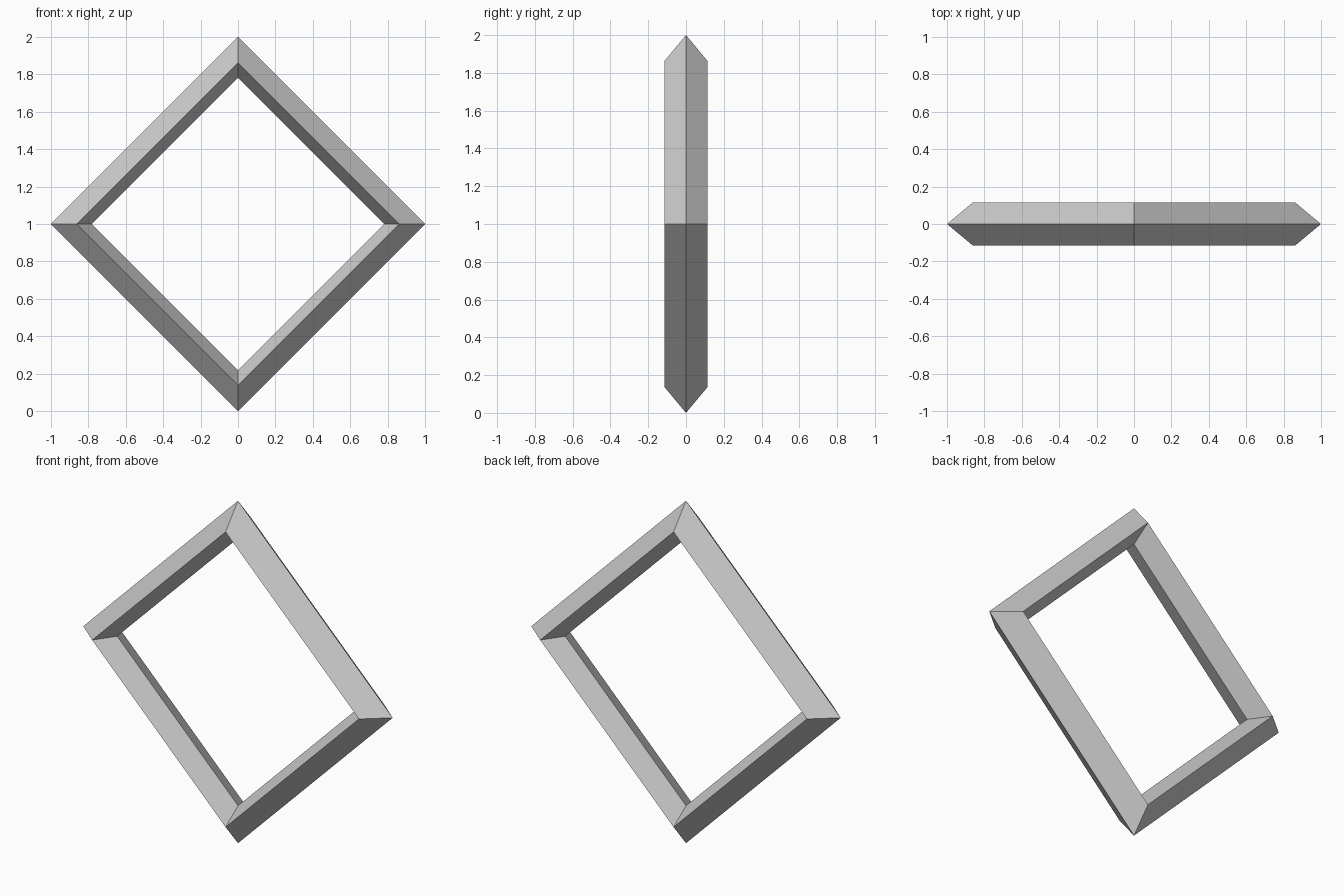
import bpy, bmesh
from math import cos, sin, pi

if "Cube" in bpy.data.objects:
    bpy.data.objects.remove(bpy.data.objects["Cube"])

# Kite cross-section of the frame bars: (radius at the corners, depth)
profile = [(1.0, 0.0), (0.862, 0.115), (0.781, 0.0), (0.862, -0.115)]
SIDES = 4

# Diamond frame: the profile swept around the y axis with mitred corners
bm = bmesh.new()
rings = []
for i in range(SIDES):
    a = 2 * pi * i / SIDES
    rings.append([bm.verts.new((r * cos(a), y, 1 + r * sin(a))) for r, y in profile])

n = len(profile)
for i in range(SIDES):
    a, b = rings[i], rings[(i + 1) % SIDES]
    for j in range(n):
        k = (j + 1) % n
        bm.faces.new((a[j], a[k], b[k], b[j]))
bmesh.ops.recalc_face_normals(bm, faces=bm.faces)

mesh = bpy.data.meshes.new("diamond_frame")
bm.to_mesh(mesh)
bm.free()
bpy.context.collection.objects.link(bpy.data.objects.new("diamond_frame", mesh))
